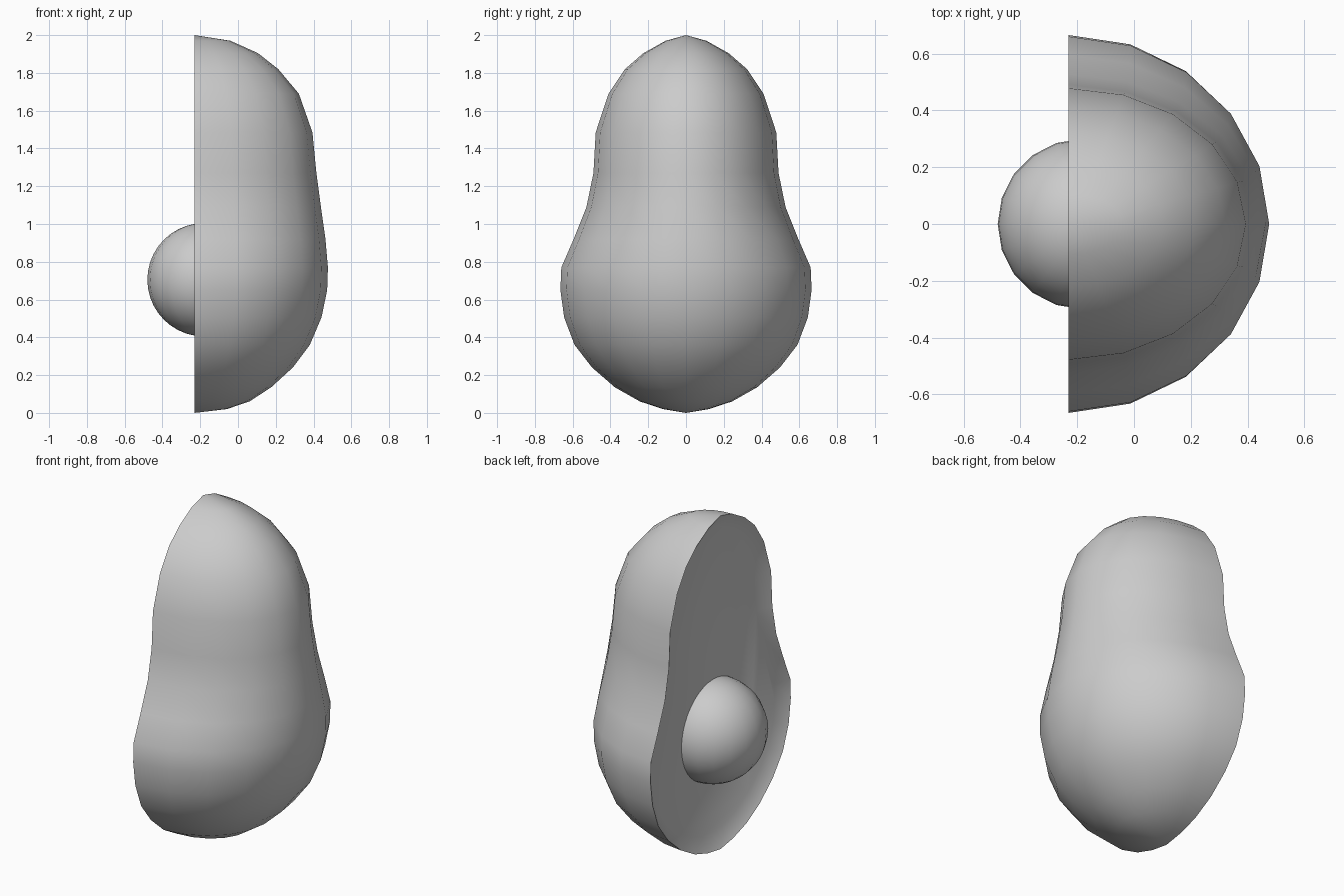
import bpy, bmesh, math

if "Cube" in bpy.data.objects:
    bpy.data.objects.remove(bpy.data.objects["Cube"])

# Half-fruit profile: (height, half width in y, depth in x from the cut face)
PROFILE = [(0.02, 0.12, 0.17), (0.06, 0.243, 0.29), (0.135, 0.376, 0.405),
           (0.24, 0.497, 0.52), (0.36, 0.59, 0.61), (0.505, 0.645, 0.672),
           (0.65, 0.665, 0.702), (0.77, 0.66, 0.706), (0.92, 0.595, 0.693),
           (1.09, 0.527, 0.669), (1.27, 0.49, 0.645), (1.485, 0.478, 0.624),
           (1.69, 0.41, 0.552), (1.82, 0.323, 0.443), (1.905, 0.225, 0.335),
           (1.97, 0.108, 0.19)]
CUT_X = -0.23
STEPS = 10


def finish(bm, name, angle):
    bmesh.ops.recalc_face_normals(bm, faces=bm.faces)
    mesh = bpy.data.meshes.new(name)
    bm.to_mesh(mesh)
    bm.free()
    obj = bpy.data.objects.new(name, mesh)
    bpy.context.collection.objects.link(obj)
    bpy.ops.object.select_all(action='DESELECT')
    bpy.context.view_layer.objects.active = obj
    obj.select_set(True)
    bpy.ops.object.shade_smooth_by_angle(angle=math.radians(angle))
    return obj


# Fruit half: stacked half-ellipse rings closed by two poles
bm = bmesh.new()
bottom = bm.verts.new((CUT_X, 0, 0))
top = bm.verts.new((CUT_X, 0, 2))
rings = []
for z, w, d in PROFILE:
    rings.append([bm.verts.new((CUT_X + d * math.sin(math.pi * i / STEPS),
                                w * math.cos(math.pi * i / STEPS), z))
                  for i in range(STEPS + 1)])
for lower, upper in zip(rings, rings[1:]):
    for i in range(STEPS):
        bm.faces.new((lower[i], lower[i + 1], upper[i + 1], upper[i]))
for i in range(STEPS):
    bm.faces.new((bottom, rings[0][i + 1], rings[0][i]))
    bm.faces.new((top, rings[-1][i], rings[-1][i + 1]))

# Cut face with a shallow sloped recess
cut = bm.faces.new([bottom] + [r[0] for r in rings] + [top]
                   + [r[-1] for r in reversed(rings)])
bmesh.ops.recalc_face_normals(bm, faces=bm.faces)
bmesh.ops.inset_region(bm, faces=[cut], thickness=0.08, depth=-0.05,
                       use_even_offset=True)
finish(bm, "fruit_half", 40)

# Round stone sitting in the recess
bm = bmesh.new()
bmesh.ops.create_uvsphere(bm, u_segments=20, v_segments=20, radius=0.3)
bmesh.ops.translate(bm, verts=bm.verts, vec=(-0.18, 0, 0.705))
finish(bm, "fruit_stone", 60)
